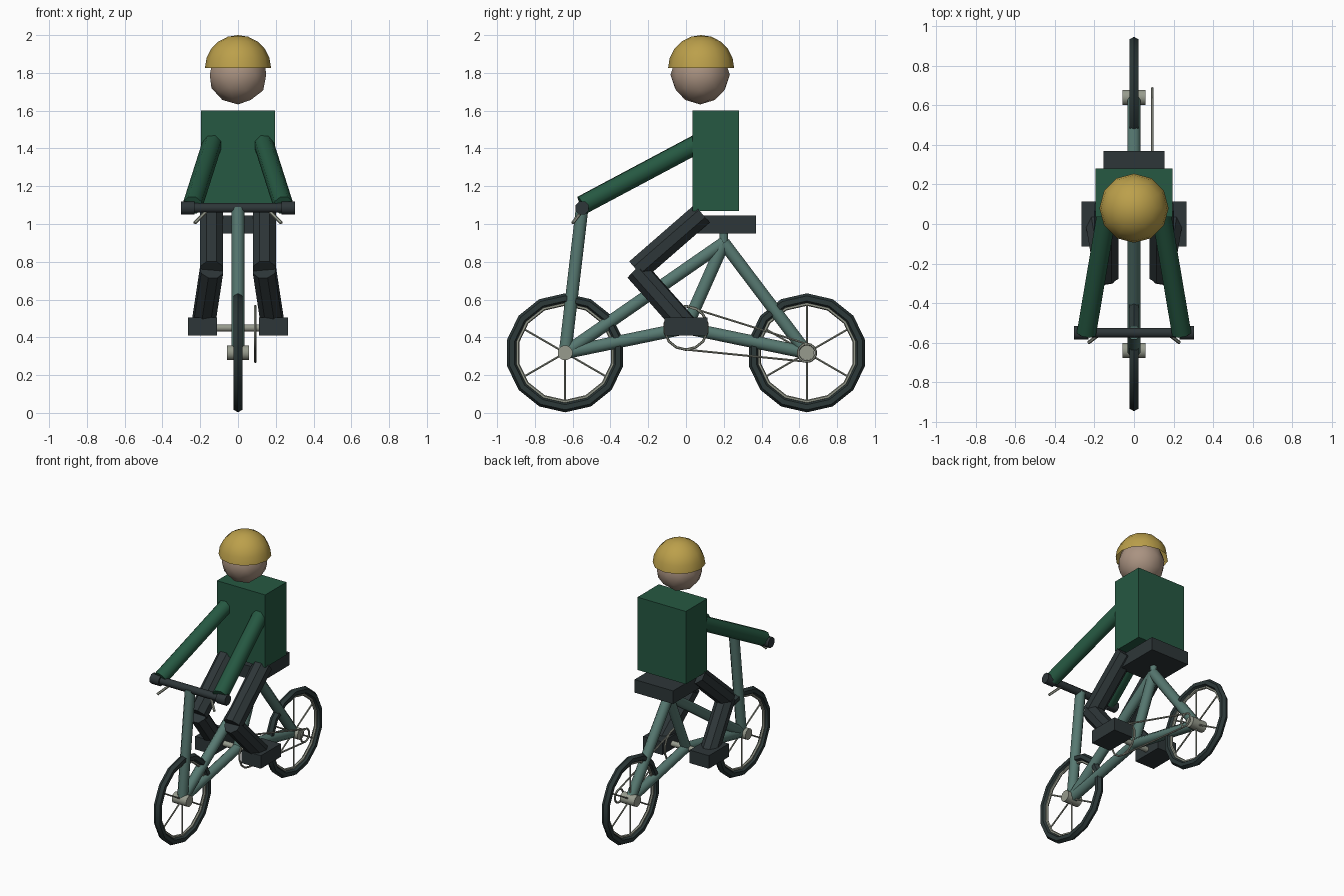
import bpy
import bmesh
from math import pi, radians, sin, cos
from mathutils import Vector, Matrix

cube = bpy.data.objects.get("Cube")
if cube:
    bpy.data.objects.remove(cube, do_unlink=True)


def material(name, rgb):
    m = bpy.data.materials.new(name)
    m.use_nodes = True
    m.diffuse_color = (*rgb, 1)
    m.node_tree.nodes["Principled BSDF"].inputs["Base Color"].default_value = (*rgb, 1)
    return m


GREEN = material("shirt green", (0.019, 0.098, 0.054))
TEAL = material("frame teal", (0.095, 0.19, 0.165))
DARK = material("charcoal cloth", (0.027, 0.037, 0.04))
RUBBER = material("tyre rubber", (0.025, 0.04, 0.04))
METAL = material("dull metal", (0.31, 0.33, 0.27))
SKIN = material("skin", (0.40, 0.29, 0.22))
YELLOW = material("helmet yellow", (0.50, 0.35, 0.07))


def finish(name, mat, smooth=0):
    ob = bpy.context.object
    ob.name = ob.data.name = name
    ob.data.materials.append(mat)
    if smooth:
        bpy.ops.object.shade_smooth_by_angle(angle=radians(smooth))
    return ob


def tube(name, a, b, r, mat, sides=8, smooth=50):
    a, b = Vector(a), Vector(b)
    d = b - a
    bpy.ops.mesh.primitive_cylinder_add(vertices=sides, radius=r, depth=d.length)
    ob = finish(name, mat, smooth)
    ob.data.transform(Matrix.Rotation(pi / sides, 4, "Z"))
    ob.matrix_world = Matrix.Translation((a + b) / 2) @ d.to_track_quat("Z", "Y").to_matrix().to_4x4()
    return ob


def box(name, low, high, mat):
    low, high = Vector(low), Vector(high)
    bpy.ops.mesh.primitive_cube_add(size=1, location=(low + high) / 2)
    ob = finish(name, mat)
    ob.data.transform(Matrix.Diagonal((*(high - low), 1)))
    return ob


def ring(name, center, radius, thick, mat, segments=14, minor=6):
    bpy.ops.mesh.primitive_torus_add(major_segments=segments, minor_segments=minor,
                                     major_radius=radius, minor_radius=thick,
                                     location=center, rotation=(0, pi / 2, 0))
    return finish(name, mat, 50)


# Key points of the frame
AXLE_Z = 0.318
front_hub = Vector((0, -0.64, AXLE_Z))
rear_hub = Vector((0, 0.64, AXLE_Z))
crank = Vector((0, 0, 0.45))
seat_joint = Vector((0, 0.2, 0.9))
stem_top = Vector((0, -0.55, 1.085))

# Wheels
for side, hub in (("front", front_hub), ("rear", rear_hub)):
    ring(side + "_tyre", hub, 0.288, 0.027, RUBBER)
    ring(side + "_rim", hub, 0.259, 0.010, METAL)
    tube(side + "_hub", hub - Vector((0.058, 0, 0)), hub + Vector((0.058, 0, 0)), 0.04, METAL, 12)
    for i in range(6):
        a = pi / 2 + i * pi / 3
        tube(side + "_spoke", hub, hub + Vector((0, cos(a), sin(a))) * 0.258, 0.006, METAL, 6)

# Frame tubes
tube("fork", front_hub, stem_top, 0.036, TEAL)
tube("top_tube", front_hub, seat_joint, 0.036, TEAL)
tube("down_tube", front_hub, crank, 0.036, TEAL)
tube("seat_tube", crank, seat_joint, 0.036, TEAL)
tube("seat_stay", rear_hub, seat_joint, 0.036, TEAL)
tube("chain_stay", crank, rear_hub, 0.036, TEAL)
tube("seat_post", seat_joint, (0, 0.2, 0.96), 0.025, TEAL)
box("seat", (-0.155, 0.04, 0.95), (0.155, 0.37, 1.045), DARK)

# Drivetrain
CHAIN = Vector((0.092, 0, 0))
tube("pedal_axle", crank - Vector((0.12, 0, 0)), crank + Vector((0.12, 0, 0)), 0.02, METAL)
ring("chainring", crank + CHAIN, 0.115, 0.007, METAL)
ring("sprocket", rear_hub + CHAIN, 0.047, 0.007, METAL)
for s, label in ((1, "upper"), (-1, "lower")):
    tube(label + "_chain", crank + CHAIN + Vector((0, 0, s * 0.115)),
         rear_hub + CHAIN + Vector((0, 0, s * 0.047)), 0.006, METAL, 6)

# Handlebar
tube("handlebar", stem_top - Vector((0.3, 0, 0)), stem_top + Vector((0.3, 0, 0)), 0.027, DARK)

# Paired grips, levers and limbs
for s, label in ((1, "left"), (-1, "right")):
    tube(label + "_grip", (s * 0.23, -0.55, 1.085), (s * 0.303, -0.55, 1.085), 0.038, DARK)
    tube(label + "_brake_lever", (s * 0.165, -0.55, 1.07), (s * 0.23, -0.6, 1.005), 0.009, METAL, 6)
    tube(label + "_arm", (s * 0.135, 0.07, 1.43), (s * 0.24, -0.55, 1.1), 0.053, GREEN)
    tube(label + "_thigh", (s * 0.14, 0.085, 1.055), (s * 0.14, -0.26, 0.755), 0.067, DARK, 8, 0)
    tube(label + "_shin", (s * 0.14, -0.262, 0.755), (s * 0.185, 0.0, 0.46), 0.064, DARK, 8, 0)
    inner, outer = sorted((s * 0.11, s * 0.265))
    box(label + "_shoe", (inner, -0.115, 0.41), (outer, 0.115, 0.505), DARK)

# Torso and head
box("torso", (-0.195, 0.035, 1.07), (0.195, 0.28, 1.6), GREEN)
bpy.ops.mesh.primitive_ico_sphere_add(subdivisions=2, radius=0.157, location=(0, 0.075, 1.79))
finish("head", SKIN, 50)

# Helmet: upper half of a sphere
bpy.ops.mesh.primitive_uv_sphere_add(segments=12, ring_count=10, radius=0.175, location=(0, 0.08, 1.825))
helmet = finish("helmet", YELLOW, 50)
bm = bmesh.new()
bm.from_mesh(helmet.data)
bmesh.ops.delete(bm, geom=[v for v in bm.verts if v.co.z < -0.001], context="VERTS")
bm.to_mesh(helmet.data)
bm.free()
